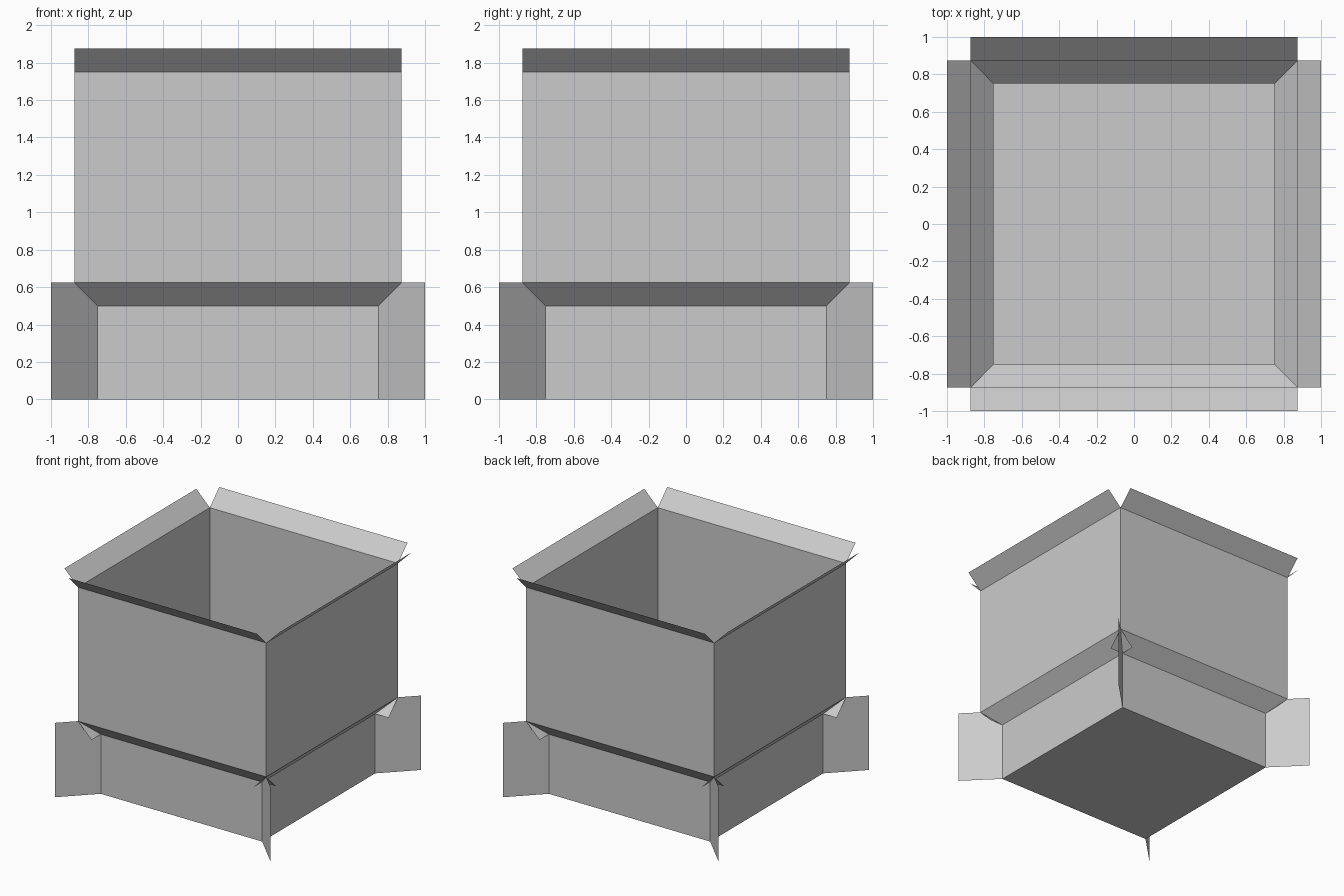
import bpy
import bmesh
from math import pi
from mathutils import Matrix, Vector

cube = bpy.data.objects.get("Cube")
if cube:
    bpy.data.objects.remove(cube, do_unlink=True)

grey = bpy.data.materials.new("light_grey")
grey.use_nodes = True
grey.diffuse_color = (0.6, 0.6, 0.6, 1)
grey.node_tree.nodes["Principled BSDF"].inputs["Base Color"].default_value = grey.diffuse_color


def add_panels(name, corners, copies=4):
    """One flat panel, repeated by quarter turns around the z axis."""
    bm = bmesh.new()
    for i in range(copies):
        turn = Matrix.Rotation(i * pi / 2, 3, "Z")
        bm.faces.new([bm.verts.new(turn @ Vector(c)) for c in corners])
    bmesh.ops.remove_doubles(bm, verts=bm.verts, dist=0.0001)
    mesh = bpy.data.meshes.new(name)
    bm.to_mesh(mesh)
    bm.free()
    mesh.materials.append(grey)
    obj = bpy.data.objects.new(name, mesh)
    bpy.context.collection.objects.link(obj)
    return obj


def side(half_width, r0, z0, r1, z1):
    """Front panel running from radius r0 at z0 to radius r1 at z1."""
    w = half_width
    return [(-w, -r0, z0), (w, -r0, z0), (w, -r1, z1), (-w, -r1, z1)]


BASE, BODY, RIM = 0.75, 0.875, 1.0
FOOT_TOP, BODY_BOTTOM, BODY_TOP, RIM_TOP = 0.5, 0.625, 1.75, 1.875

# Floor and narrow foot
add_panels("floor", [(-BASE, -BASE, 0), (-BASE, BASE, 0), (BASE, BASE, 0), (BASE, -BASE, 0)], 1)
add_panels("foot_walls", side(BASE, BASE, 0, BASE, FOOT_TOP))

# Sloping shoulders cross each other at the corners
add_panels("shoulders", side(BODY, BASE, FOOT_TOP, BODY, BODY_BOTTOM))

# Main walls and outward flaps at the rim
add_panels("body_walls", side(BODY, BODY, BODY_BOTTOM, BODY, BODY_TOP))
add_panels("rim_flaps", side(BODY, BODY, BODY_TOP, RIM, RIM_TOP))

# Upright diagonal fins at the foot corners
add_panels("corner_fins", [(BASE, -BASE, 0), (RIM, -RIM, 0),
                           (RIM, -RIM, BODY_BOTTOM), (BASE, -BASE, BODY_BOTTOM)])
